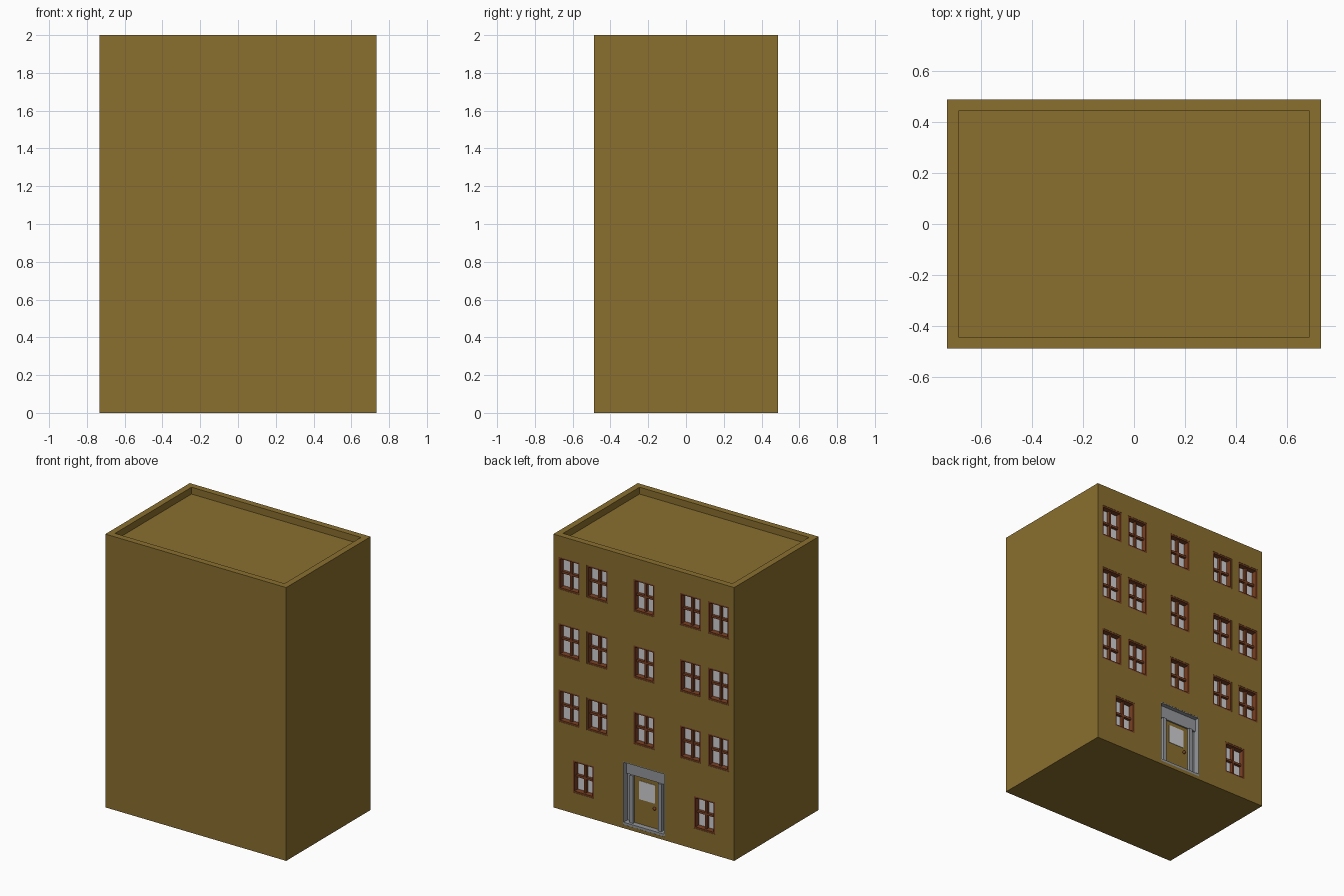
import bpy, bmesh, math
from mathutils import Matrix, Vector

if "Cube" in bpy.data.objects:
    bpy.data.objects.remove(bpy.data.objects["Cube"])

W, D, H = 0.732, 0.488, 2.0      # half width, half depth, height


def material(name, rgb):
    m = bpy.data.materials.new(name)
    m.diffuse_color = (*rgb, 1)
    m.use_nodes = True
    m.node_tree.nodes["Principled BSDF"].inputs["Base Color"].default_value = m.diffuse_color
    return m


WALL = material("ochre wall", (0.255, 0.160, 0.028))
BROWN = material("brown wood", (0.19, 0.050, 0.016))
GLASS = material("pale glass", (0.64, 0.64, 0.66))
STONE = material("grey stone", (0.30, 0.31, 0.33))


def boxes(name, mat, items):
    """One object made of boxes given as (x0, x1, y0, y1, z0, z1)."""
    bm = bmesh.new()
    for x0, x1, y0, y1, z0, z1 in items:
        mid = Vector(((x0 + x1) / 2, (y0 + y1) / 2, (z0 + z1) / 2))
        size = Matrix.Diagonal((x1 - x0, y1 - y0, z1 - z0, 1))
        bmesh.ops.create_cube(bm, size=1, matrix=Matrix.Translation(mid) @ size)
    me = bpy.data.meshes.new(name)
    bm.to_mesh(me)
    bm.free()
    me.materials.append(mat)
    ob = bpy.data.objects.new(name, me)
    bpy.context.collection.objects.link(ob)
    return ob


# Window layout on the back wall: three full storeys and two ground windows
ww, wh, depth = 0.085, 0.235, 0.05
spots = [(x, z) for z in (0.64, 1.125, 1.61) for x in (-0.605, -0.377, 0, 0.377, 0.605)]
spots += [(-0.49, 0.152), (0.49, 0.152)]
dw, d0, d1 = 0.17, 0.025, 0.487   # door recess: half width, bottom, top

# Building block, hollowed for the windows, the door and the sunken roof
body = boxes("building_body", WALL, [(-W, W, -D, D, 0, H)])
t = 0.046
holes = [(x - ww, x + ww, D - depth, D + 0.1, z, z + wh) for x, z in spots]
holes += [(-dw, dw, D - depth, D + 0.1, d0, d1),
          (-W + t, W - t, -D + t, D - t, H - 0.05, H + 0.1)]
cutter = boxes("opening_cutter", WALL, holes)
cutter.hide_render = True
mod = body.modifiers.new("openings", 'BOOLEAN')
mod.operation, mod.solver, mod.object = 'DIFFERENCE', 'EXACT', cutter
dg = bpy.context.evaluated_depsgraph_get()
body.data = bpy.data.meshes.new_from_object(body.evaluated_get(dg))
body.modifiers.clear()
bpy.data.objects.remove(cutter)

# Windows: frame lining, crossed glazing bars and glass
e, b = 0.012, 0.008
yb, yf, yg = D - depth, D - 0.002, D - 0.042
for i, (x, z) in enumerate(spots):
    l, r, top, mid = x - ww, x + ww, z + wh, z + wh / 2
    boxes(f"window_frame_{i + 1}", BROWN, [
        (l, l + e, yb, yf, z, top), (r - e, r, yb, yf, z, top),
        (l + e, r - e, yb, yf, z, z + e), (l + e, r - e, yb, yf, top - e, top),
        (x - b, x + b, yb, D - 0.02, z + e, top - e),
        (l + e, r - e, yb, D - 0.022, mid - b, mid + b)])
    boxes(f"window_glass_{i + 1}", GLASS, [(l + e, r - e, yb, yg, z + e, top - e)])

# Stone door surround: lining, lintel, side posts and doorstep
s = 0.006
boxes("door_surround", STONE, [
    (-dw, -dw + s, yb, D - 0.001, d0, d1), (dw - s, dw, yb, D - 0.001, d0, d1),
    (-dw + s, dw - s, yb, D - 0.001, d1 - s, d1),
    (-dw + s, dw - s, yb, yb + 0.004, d0, 0.39),
    (-dw + s, dw - s, yb, D - 0.032, 0.39, d1 - s),
    (-dw + s, dw - s, yb, D - 0.001, d0, d0 + 0.018)])
boxes("door_posts", STONE, [(sx * 0.115 - 0.013, sx * 0.115 + 0.013, yb, D - 0.02, d0 + 0.018, 0.39)
                            for sx in (-1, 1)])

# Door leaf, its pane and the round knob
boxes("door_leaf", WALL, [(-0.102, 0.102, yb, yb + 0.010, d0 + 0.018, 0.388)])
boxes("door_pane", GLASS, [(-0.064, 0.064, yb + 0.008, yb + 0.013, 0.225, 0.36)])
bpy.ops.mesh.primitive_uv_sphere_add(segments=12, ring_count=8, radius=0.012,
                                     location=(-0.064, yb + 0.018, 0.19))
knob = bpy.context.object
knob.name = "door_knob"
knob.data.materials.append(BROWN)
bpy.ops.object.shade_smooth_by_angle()
